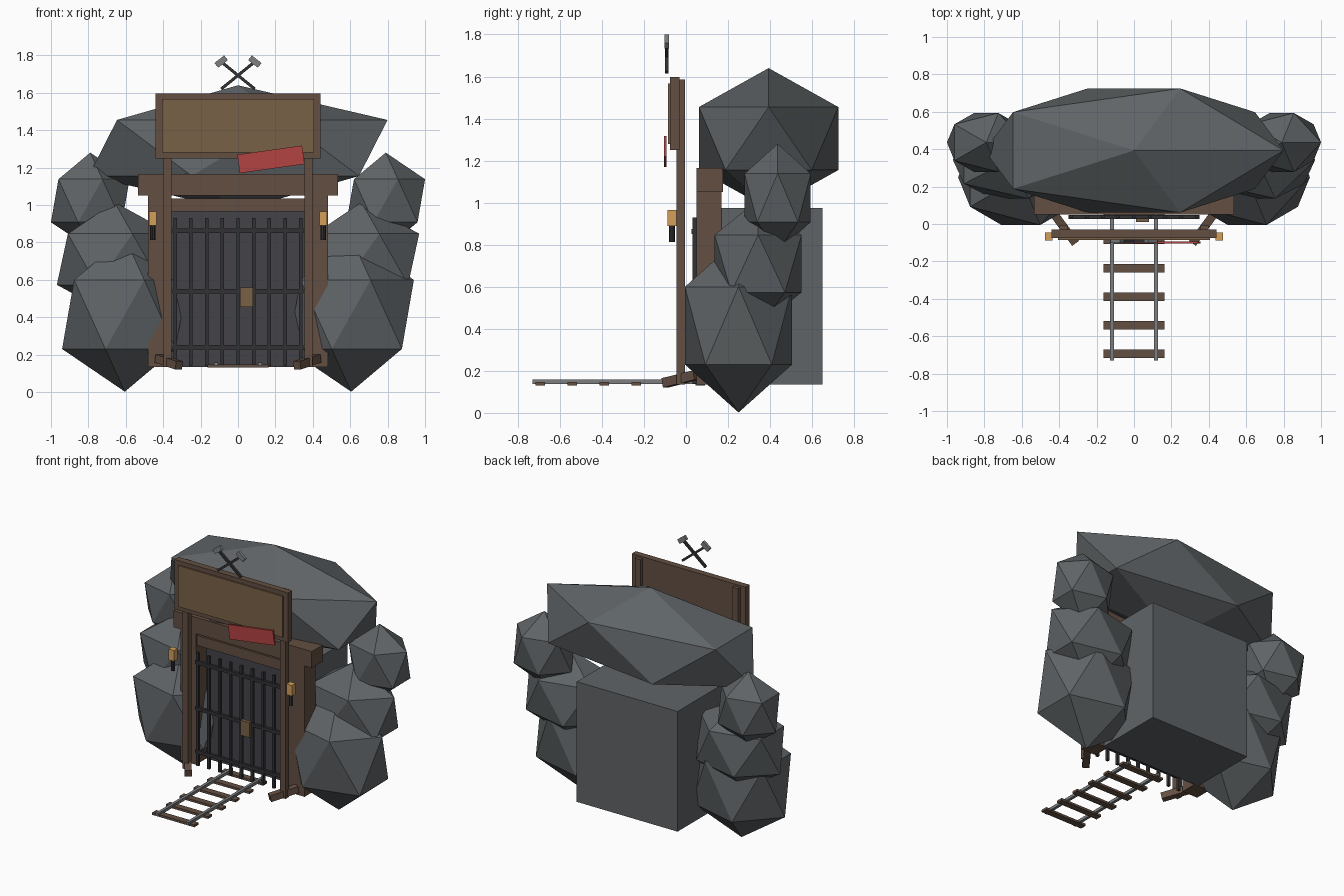
import bpy
from math import radians
from mathutils import Vector

cube = bpy.data.objects.get("Cube")
if cube:
    bpy.data.objects.remove(cube, do_unlink=True)


def material(name, rgb):
    m = bpy.data.materials.new(name)
    m.use_nodes = True
    m.diffuse_color = (*rgb, 1)
    m.node_tree.nodes["Principled BSDF"].inputs["Base Color"].default_value = (*rgb, 1)
    return m


rock_grey = material("rock grey", (0.115, 0.127, 0.134))
wood = material("brown wood", (0.125, 0.078, 0.055))
tan = material("tan board", (0.19, 0.12, 0.062))
red = material("red paint", (0.45, 0.058, 0.054))
glow = material("lantern amber", (0.66, 0.35, 0.105))
iron = material("dark iron", (0.031, 0.031, 0.036))
shadow = material("tunnel dark", (0.056, 0.054, 0.064))
steel = material("rail steel", (0.2, 0.21, 0.22))


def finish(name, mat):
    ob = bpy.context.object
    ob.name = ob.data.name = name
    ob.data.materials.append(mat)
    return ob


def block(name, mat, center, size, tilt=0):
    """Box by centre and size, optionally tilted in the front plane."""
    bpy.ops.mesh.primitive_cube_add(size=1, location=center, rotation=(0, radians(-tilt), 0))
    bpy.context.object.scale = size
    return finish(name, mat)


def span(name, mat, x, y, z):
    """Box by its extent along each axis."""
    ends = (x, y, z)
    return block(name, mat, [(a + b) / 2 for a, b in ends], [b - a for a, b in ends])


def beam(name, mat, start, end, thick):
    """Square bar running from start to end."""
    start, end = Vector(start), Vector(end)
    way = end - start
    bpy.ops.mesh.primitive_cube_add(size=1, location=(start + end) / 2)
    ob = bpy.context.object
    ob.rotation_euler = way.to_track_quat("Y", "Z").to_euler()
    ob.scale = (thick, way.length, thick)
    return finish(name, mat)


def rock(name, center, radii):
    bpy.ops.mesh.primitive_ico_sphere_add(subdivisions=1, radius=1, location=center)
    bpy.context.object.scale = radii
    return finish(name, rock_grey)


# Rocks and the tunnel body
rock("roof_rock", (0, 0.393, 1.305), (0.894, 0.39, 0.335))
span("tunnel_body", rock_grey, (-0.39, 0.39), (0.172, 0.65), (0.135, 0.975))
span("tunnel_mouth", shadow, (-0.39, 0.39), (0.165, 0.172), (0.135, 0.975))

for s, side in ((1, "left"), (-1, "right")):
    rock(f"{side}_low_rock", (s * 0.605, 0.25, 0.415), (0.375, 0.3, 0.413))
    rock(f"{side}_middle_rock", (s * 0.66, 0.343, 0.71), (0.345, 0.243, 0.305))
    rock(f"{side}_high_rock", (s * 0.79, 0.436, 1.023), (0.235, 0.185, 0.257))

    # Timber posts and struts
    block(f"{side}_door_post", wood, (s * 0.42, 0.11, 0.6), (0.12, 0.12, 0.93))
    block(f"{side}_sign_post", wood, (s * 0.378, -0.025, 0.86), (0.043, 0.04, 1.45))
    beam(f"{side}_strut", wood, (s * 0.425, 0.05, 0.18), (s * 0.315, -0.1, 0.143), 0.045)

    # Lantern on a short iron grip
    block(f"{side}_lantern", glow, (s * 0.456, -0.066, 0.927), (0.042, 0.042, 0.075))
    bpy.ops.mesh.primitive_cylinder_add(vertices=8, radius=0.014, depth=0.08,
                                        location=(s * 0.456, -0.066, 0.853))
    finish(f"{side}_lantern_grip", iron)

    # Crossed hammers
    beam(f"{side}_hammer_handle", iron, (-s * 0.09, -0.092, 1.62),
         (s * 0.085, -0.092, 1.762), 0.016)
    block(f"{side}_hammer_head", steel, (s * 0.09, -0.092, 1.767),
          (0.066, 0.02, 0.032), tilt=-s * 38)

    # Rails
    span(f"{side}_rail", steel, (s * 0.118 - 0.01, s * 0.118 + 0.01),
         (-0.73, 0.1), (0.138, 0.158))

# Lintel and the beam under it
span("lintel", wood, (-0.535, 0.535), (0.05, 0.175), (1.05, 1.165))
span("inner_beam", wood, (-0.37, 0.37), (0.06, 0.16), (0.965, 1.036))

# Barred gate with lock
for i in range(9):
    block(f"gate_bar_{i + 1}", iron, (-0.336 + i * 0.084, 0.04, 0.535), (0.018, 0.018, 0.79))
for i, z in enumerate((0.24, 0.54, 0.863)):
    block(f"gate_rail_{i + 1}", iron, (0, 0.037, z), (0.7, 0.02, 0.024))
span("gate_lock", tan, (0.01, 0.08), (0.012, 0.036), (0.455, 0.56))

# Sign with raised panel and a crooked warning plate
span("sign_frame", wood, (-0.44, 0.44), (-0.075, -0.03), (1.25, 1.597))
span("sign_panel", tan, (-0.405, 0.405), (-0.085, -0.075), (1.28, 1.567))
block("warning_plate", red, (0.176, -0.099, 1.244), (0.35, 0.012, 0.1), tilt=8)

# Track sleepers
for i in range(6):
    block(f"sleeper_{i + 1}", wood, (0, -0.693 + i * 0.152, 0.138), (0.326, 0.045, 0.016))
